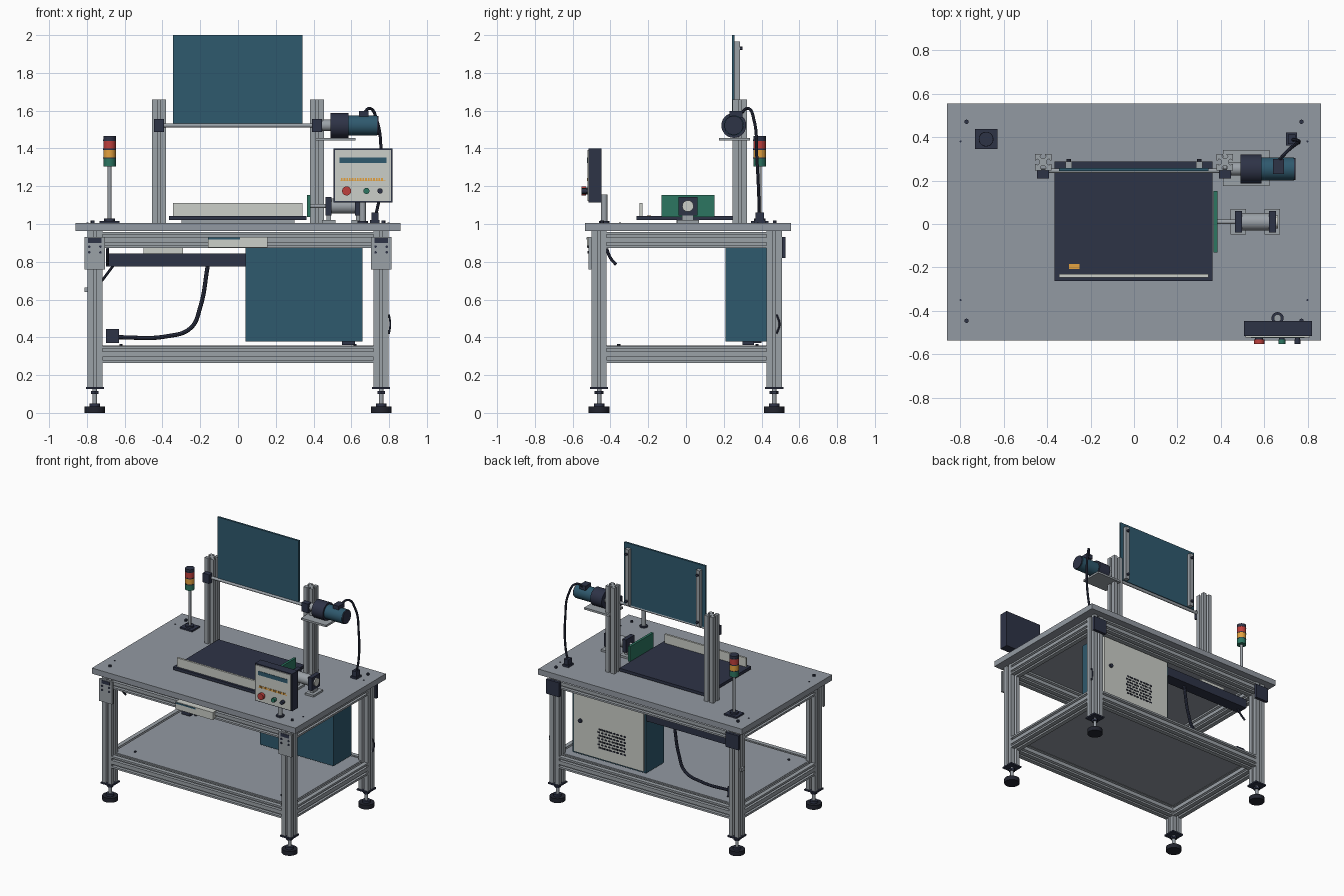
import bpy, bmesh, math
from mathutils import Vector, Matrix

if "Cube" in bpy.data.objects:
    bpy.data.objects.remove(bpy.data.objects["Cube"])


def material(name, r, g, b):
    m = bpy.data.materials.new(name)
    m.use_nodes = True
    m.diffuse_color = (r, g, b, 1)
    m.node_tree.nodes["Principled BSDF"].inputs["Base Color"].default_value = (r, g, b, 1)
    return m


GREY = material("aluminium grey", .33, .36, .39)
TOP = material("table grey", .29, .32, .36)
DARK = material("dark navy", .027, .033, .062)
BLACK = material("rubber black", .016, .018, .028)
BLUE = material("petrol blue", .028, .1, .155)
PALE = material("pale grey", .6, .62, .58)
GREEN = material("signal green", .025, .18, .12)
RED = material("signal red", .52, .05, .045)
ORANGE = material("signal orange", .78, .36, .05)

TURN = {"x": Matrix.Rotation(math.pi / 2, 3, "Y"),
        "y": Matrix.Rotation(-math.pi / 2, 3, "X"),
        "z": Matrix.Identity(3)}


def finish(name, bm, mat):
    bmesh.ops.recalc_face_normals(bm, faces=bm.faces)
    me = bpy.data.meshes.new(name)
    bm.to_mesh(me)
    bm.free()
    me.materials.append(mat)
    ob = bpy.data.objects.new(name, me)
    bpy.context.collection.objects.link(ob)
    return ob


def box(name, mat, x0, x1, y0, y1, z0, z1):
    bm = bmesh.new()
    bmesh.ops.create_cube(bm, size=1)
    for v in bm.verts:
        v.co = (x0 + (v.co.x + .5) * (x1 - x0), y0 + (v.co.y + .5) * (y1 - y0),
                z0 + (v.co.z + .5) * (z1 - z0))
    return finish(name, bm, mat)


def rod(name, mat, axis, centre, radius, length, sides=28):
    bm = bmesh.new()
    bmesh.ops.create_cone(bm, cap_ends=True, segments=sides, radius1=radius,
                          radius2=radius, depth=length)
    bmesh.ops.rotate(bm, verts=bm.verts, matrix=TURN[axis])
    bmesh.ops.translate(bm, verts=bm.verts, vec=centre)
    return finish(name, bm, mat)


def slotted_bar(name, axis, centre, w, h, length, nw=1, nh=1):
    """Aluminium extrusion with undercut slots along each side."""
    corners = [Vector(c) for c in ((-w/2, -h/2), (w/2, -h/2), (w/2, h/2), (-w/2, h/2))]
    pts = []
    for i, a in enumerate(corners):
        b = corners[(i + 1) % 4]
        t = (b - a).normalized()
        n = Vector((-t.y, t.x))
        count = (nw, nh)[i % 2]
        pts.append(a)
        for k in range(count):
            c = a + (b - a) * (k + .5) / count
            for s, d in ((-.008, 0), (-.008, .006), (-.014, .01), (-.008, .02),
                         (.008, .02), (.014, .01), (.008, .006), (.008, 0)):
                pts.append(c + t * s + n * d)
    bm = bmesh.new()
    face = bm.faces.new([bm.verts.new((p.x, p.y, -length / 2)) for p in pts])
    new = bmesh.ops.extrude_face_region(bm, geom=[face])["geom"]
    bmesh.ops.translate(bm, vec=(0, 0, length),
                        verts=[g for g in new if isinstance(g, bmesh.types.BMVert)])
    bmesh.ops.rotate(bm, verts=bm.verts, matrix=TURN[axis])
    bmesh.ops.translate(bm, verts=bm.verts, vec=centre)
    return finish(name, bm, GREY)


def cable(name, points, radius):
    cu = bpy.data.curves.new(name, "CURVE")
    cu.dimensions = "3D"
    cu.bevel_depth = radius
    cu.bevel_resolution = 2
    cu.use_fill_caps = True
    sp = cu.splines.new("BEZIER")
    sp.bezier_points.add(len(points) - 1)
    for bp, p in zip(sp.bezier_points, points):
        bp.co = p
        bp.handle_left_type = bp.handle_right_type = "AUTO"
    cu.materials.append(DARK)
    ob = bpy.data.objects.new(name, cu)
    bpy.context.collection.objects.link(ob)


LX, FY, BY = .758, -.46, .467      # leg centres

# Table top, shelf and bolts
box("table_top", TOP, -.86, .86, -.535, .555, .962, 1.005)
box("lower_shelf", TOP, -.74, .74, -.44, .45, .343, .358)
for s in (-1, 1):
    for y in (-.445, .47):
        rod("table_bolt", DARK, "z", (s * .77, y, 1.01), .01, .016, 12)
        rod("shelf_bolt", DARK, "z", (s * .62, y * .8, .36), .008, .012, 12)
    for y in (-.35, .38):
        rod("table_screw", DARK, "z", (s * .797, y, 1.006), .005, .006, 8)

# Legs with levelling feet
for s in (-1, 1):
    for y in (FY, BY):
        slotted_bar("leg", "z", (s * LX, y, .55), .08, .08, .824)
        box("leg_end_plate", DARK, s*LX - .048, s*LX + .048, y - .048, y + .048, .127, .138)
        rod("foot_stem", GREY, "z", (s * LX, y, .08), .012, .1, 16)
        rod("foot_nut", DARK, "z", (s * LX, y, .108), .024, .016, 6)
        rod("foot_collar", DARK, "z", (s * LX, y, .04), .028, .02)
        rod("foot_pad", BLACK, "z", (s * LX, y, .0165), .055, .033)
    # Corner brackets: pale plates in front, dark housings behind
    box("front_bracket", GREY, s*LX - .055, s*LX + .055, -.515, -.5, .76, .93)
    box("front_bracket_cap", DARK, s*LX - .035, s*LX + .035, -.517, -.5, .9, .925)
    for dx in (-.03, .03):
        for z in (.85, .88):
            rod("bracket_bolt", DARK, "y", (s * LX + dx, -.517, z), .007, .008, 10)
    box("rear_bracket", DARK, s*LX - .055, s*LX + .055, .507, .528, .82, .93)
    # Side beams
    for z, h in ((.31, .09), (.915, .085)):
        slotted_bar("side_beam", "y", (s * LX, (FY + BY) / 2, z), .08, h, BY - FY - .08, 1, 2)

# Long beams
for y in (FY, BY):
    for z, h in ((.31, .09), (.915, .085)):
        slotted_bar("long_beam", "x", (0, y, z), h, .08, 2 * LX - .08, 2, 1)

# Electrical cabinet with rear door
box("cabinet", BLUE, .04, .66, .21, .425, .377, .877)
box("cabinet_door", PALE, .055, .645, .425, .437, .39, .865)
rod("door_knob", DARK, "y", (.585, .442, .64), .015, .016, 16)
for r in range(7):
    for c in range(8):
        x, z = .2 + c * .03 + (r % 2) * .01, .47 + r * .023
        box("door_vent", BLACK, x, x + .022, .437, .439, z, z + .012)
box("cabinet_gland", DARK, .55, .62, .3, .36, .36, .377)

# Cable duct, lamp and lower plug under the table
box("cable_duct", DARK, -.7, .04, .33, .42, .775, .845)
box("duct_hanger", PALE, -.5, -.29, .34, .41, .845, .872)
box("lamp_housing", PALE, -.16, .155, -.525, -.45, .875, .932)
box("lamp_stripe", BLUE, -.16, .01, -.528, -.525, .918, .928)
box("shelf_plug", DARK, -.7, -.63, .32, .4, .37, .445)
cable("duct_cable", [(-.16, .37, .78), (-.2, .37, .56), (-.25, .37, .45),
                     (-.38, .365, .405), (-.64, .36, .4)], .011)
cable("duct_tail", [(-.66, .37, .78), (-.69, .37, .74), (-.72, .38, .7)], .007)
cable("front_lever", [(-.69, -.42, .87), (-.69, -.4, .82), (-.69, -.37, .785)], .008)
box("leg_catch", GREY, -.812, -.795, BY - .02, BY + .02, .64, .665)
cable("leg_hook", [(.8, .48, .52), (.806, .495, .47), (.8, .48, .42)], .005)

# Uprights, bearings and pivot shaft
for s in (-1, 1):
    slotted_bar("upright", "z", (s * .418, .285, 1.33), .076, .076, .66)
    box("shaft_bearing", DARK, s*.418 - .027, s*.418 + .027, .21, .25, 1.487, 1.557)
    # Stiffeners behind the lid
    box("lid_stiffener", GREY, s*.3 - .016, s*.3 + .016, .258, .287, 1.535, 1.965)
    for z in (1.57, 1.93):
        rod("lid_bolt", DARK, "y", (s * .3, .292, z), .01, .014, 12)
rod("pivot_shaft", GREY, "x", (.02, .245, 1.522), .011, .92)
box("lid_panel", BLUE, -.345, .342, .243, .258, 1.53, 2)

# Drive motor on its bracket
box("motor_bracket", GREY, .41, .622, .175, .34, 1.441, 1.456)
rod("coupling", GREY, "x", (.46, .253, 1.522), .03, .07)
rod("gearbox", DARK, "x", (.538, .253, 1.522), .066, .096, 36)
rod("motor_body", BLUE, "x", (.66, .253, 1.522), .053, .15, 36)
rod("motor_cap", DARK, "x", (.739, .253, 1.522), .05, .008, 36)
box("motor_terminal", DARK, .64, .69, .23, .3, 1.565, 1.598)
cable("motor_cable", [(.665, .29, 1.585), (.7, .33, 1.612), (.735, .36, 1.55),
                      (.758, .375, 1.35), (.75, .385, 1.15), (.728, .388, 1.04)], .008)
box("table_socket_base", DARK, .7, .75, .36, .42, 1.005, 1.02)
box("table_socket", DARK, .707, .743, .367, .412, 1.02, 1.06)

# Signal tower
TX, TY = -.68, .39
box("tower_base", DARK, TX - .052, TX + .052, TY - .046, TY + .046, 1.005, 1.017)
rod("tower_collar", DARK, "z", (TX, TY, 1.023), .03, .014)
rod("tower_pole", GREY, "z", (TX, TY, 1.16), .01, .29, 16)
for z, m in ((1.325, GREEN), (1.372, ORANGE), (1.42, RED)):
    rod("tower_light", m, "z", (TX, TY, z), .033, .042)
    rod("tower_ring", DARK, "z", (TX, TY, z + .0235), .034, .006)
rod("tower_cap", DARK, "z", (TX, TY, 1.455), .033, .02)

# Work tray
box("tray", DARK, -.366, .362, -.262, .287, 1.02, 1.042)
box("tray_support", GREY, -.3, .3, -.05, .065, 1.005, 1.02)
box("tray_front_rail", PALE, -.345, .342, -.245, -.23, 1.042, 1.11)
box("tray_tag", ORANGE, -.3, -.25, -.206, -.185, 1.042, 1.045)
box("side_plate", GREEN, .366, .384, -.13, .152, 1.037, 1.153)

# Spindle beside the tray
SY, SZ = .01, 1.095
rod("spindle", GREY, "x", (.43, SY, SZ), .011, .1, 16)
rod("spindle_tube", GREY, "x", (.555, SY, SZ), .04, .14)
for x in (.48, .636):
    box("spindle_foot", GREY, x - .036, x + .036, SY - .058, SY + .058, 1.005, 1.02)
    box("spindle_web", GREY, x - .012, x + .012, SY - .03, SY + .03, 1.02, 1.05)
    box("spindle_bearing", DARK, x - .016, x + .016, SY - .05, SY + .05, 1.045, 1.143)
rod("spindle_end", PALE, "x", (.655, SY, SZ), .03, .012)

# Operator panel on a stand
rod("panel_post", GREY, "z", (.66, -.433, 1.08), .017, .15, 20)
rod("panel_post_foot", DARK, "z", (.66, -.433, 1.01), .028, .012, 20)
box("panel_box", DARK, .505, .818, -.515, -.447, 1.115, 1.4)
box("panel_face", PALE, .513, .81, -.522, -.515, 1.123, 1.392)
box("panel_display", BLUE, .538, .785, -.525, -.522, 1.322, 1.352)
for i in range(16):
    x = .545 + i * .0142
    box("panel_indicator", ORANGE, x, x + .009, -.525, -.522, 1.227, 1.243)
box("panel_indicator_line", ORANGE, .54, .78, -.524, -.522, 1.227, 1.231)
for x, r, m in ((.575, .024, RED), (.68, .016, GREEN), (.752, .014, DARK)):
    rod("panel_button_ring", DARK, "y", (x, -.526, 1.175), r * .8, .01)
    rod("panel_button", m, "y", (x, -.541, 1.175), r, .022)

# Turn cables into meshes and smooth the round parts
bpy.ops.object.select_all(action="DESELECT")
curves = [o for o in bpy.context.collection.objects if o.type == "CURVE"]
for o in curves:
    o.select_set(True)
bpy.context.view_layer.objects.active = curves[0]
bpy.ops.object.convert(target="MESH")
for o in bpy.context.collection.objects:
    o.select_set(o.type == "MESH")
bpy.ops.object.shade_smooth_by_angle(angle=math.radians(30))
